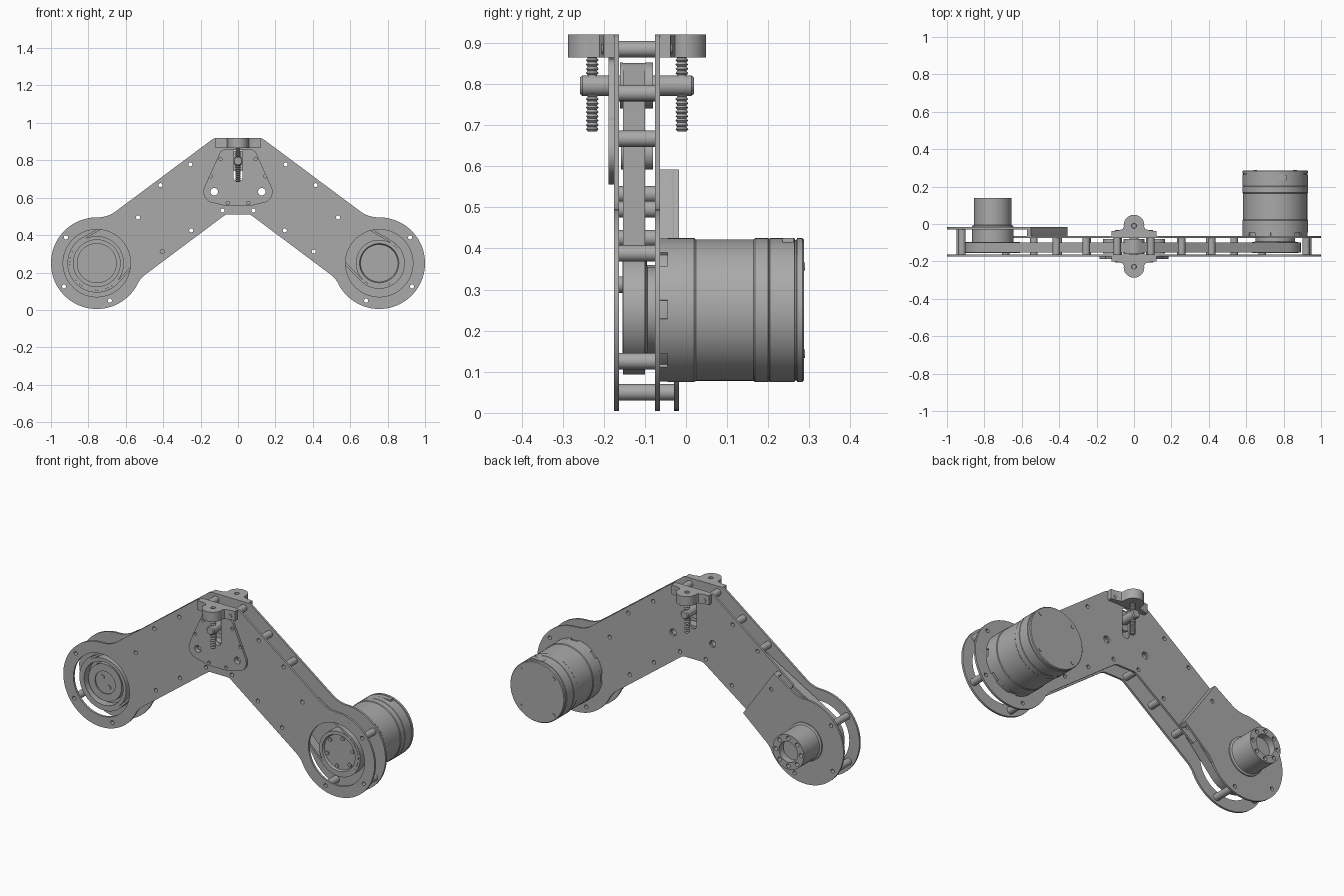
import bpy, bmesh
from math import sin, cos, pi, radians
from mathutils import Vector, Matrix

if "Cube" in bpy.data.objects:
    bpy.data.objects.remove(bpy.data.objects["Cube"])

grey = bpy.data.materials.new("machined grey")
grey.use_nodes = True
grey.diffuse_color = (0.4, 0.4, 0.4, 1)
grey.node_tree.nodes["Principled BSDF"].inputs["Base Color"].default_value = (0.4, 0.4, 0.4, 1)
made = []


def add(name, mesh):
    mesh.materials.clear()
    mesh.materials.append(grey)
    ob = bpy.data.objects.new(name, mesh)
    bpy.context.collection.objects.link(ob)
    made.append(ob)
    return ob


def arc(cx, cz, r, a0, a1, n=12):
    steps = [radians(a0 + (a1 - a0) * i / n) for i in range(n + 1)]
    return [(cx + r * cos(a), cz + r * sin(a)) for a in steps]


def circle(cx, cz, r, n=32):
    return arc(cx, cz, r, 0, 360, n)[:-1]


def flip(points):
    return [(-x, z) for x, z in reversed(points)]


def shape(name, loops, lo, hi, upright=True):
    """Extrude an outline with holes, along y when upright, else along z."""
    cu = bpy.data.curves.new(name, 'CURVE')
    cu.dimensions, cu.fill_mode, cu.extrude = '2D', 'BOTH', (hi - lo) / 2
    for loop in loops:
        sp = cu.splines.new('POLY')
        sp.points.add(len(loop) - 1)
        for p, (u, v) in zip(sp.points, loop):
            p.co = (u, v, 0, 1)
        sp.use_cyclic_u = True
    tmp = bpy.data.objects.new("outline", cu)
    bpy.context.collection.objects.link(tmp)
    dg = bpy.context.evaluated_depsgraph_get()
    mesh = bpy.data.meshes.new_from_object(tmp.evaluated_get(dg))
    bpy.data.objects.remove(tmp)
    mid = (lo + hi) / 2
    if upright:
        mesh.transform(Matrix.Translation((0, mid, 0)) @ Matrix.Rotation(pi / 2, 4, 'X'))
    else:
        mesh.transform(Matrix.Translation((0, 0, mid)))
    bm = bmesh.new()
    bm.from_mesh(mesh)
    bmesh.ops.remove_doubles(bm, verts=bm.verts, dist=1e-5)
    bmesh.ops.recalc_face_normals(bm, faces=bm.faces)
    bm.to_mesh(mesh)
    bm.free()
    return add(name, mesh)


def lathe(name, centre, profile, axis='Y', n=48):
    """Spin (radius, position) pairs around an axis."""
    bm = bmesh.new()
    along = Vector((0, 1, 0)) if axis == 'Y' else Vector((0, 0, 1))
    vs = [bm.verts.new(Vector((r, 0, 0)) + along * h) for r, h in profile]
    es = [bm.edges.new(pair) for pair in zip(vs, vs[1:])]
    bmesh.ops.spin(bm, geom=vs + es, cent=(0, 0, 0), axis=along, angle=2 * pi, steps=n)
    bmesh.ops.remove_doubles(bm, verts=bm.verts, dist=1e-5)
    bmesh.ops.recalc_face_normals(bm, faces=bm.faces)
    mesh = bpy.data.meshes.new(name)
    bm.to_mesh(mesh)
    bm.free()
    mesh.transform(Matrix.Translation(centre))
    return add(name, mesh)


def rod(name, x, z, r, lo, hi, n=24):
    return lathe(name, (x, 0, z), [(0, lo), (r, lo), (r, hi), (0, hi)], n=n)


# Shared dimensions
PX, PZ = 0.755, 0.25
FRONT, MID, BACK = (-0.175, -0.163), (-0.075, -0.063), (-0.029, -0.017)
end_lobe = (arc(-0.75, 0.655, 0.16, -55, -90, 8) + arc(-PX, PZ, 0.245, 92, 333, 48)
            + arc(-0.40, 0.067, 0.155, 152, 125, 8))
crown = [(0, 0.92)] + arc(-0.11, 0.87, 0.05, 90, 125, 5)
crotch = arc(-0.05, 0.466, 0.045, 125, 90, 5)
half = crown + end_lobe + crotch
slot = arc(0, 0.84, 0.024, 0, 180) + arc(0, 0.71, 0.024, 180, 360)

# Spacer positions, right of the middle
arm_bolts = [(0.09, 0.885), (0.255, 0.778), (0.415, 0.667), (0.535, 0.495),
             (0.25, 0.425), (0.405, 0.312), (0.083, 0.532)]
rim_bolts = [(0.92, 0.388), (0.93, 0.126), (0.685, 0.05)]
idlers = [(0.127, 0.632)]


def left(points):
    return [(-x, z) for x, z in points]


def holes(points, r=0.011):
    return [circle(x, z, r, 16) for x, z in points]


both = arm_bolts + left(arm_bolts)
idler_holes = holes(idlers + left(idlers), 0.02)

# Side plates
windows = [circle(s * PX, PZ, 0.18, 64) for s in (-1, 1)]
shape("front_plate", [half + flip(half), slot] + windows + idler_holes
      + holes(both + rim_bolts + left(rim_bolts)), *FRONT)
cut_half = crown + [(-0.645, 0.53), (-0.448, 0.235)] + crotch
shape("middle_plate", [cut_half + flip(half), slot] + idler_holes + holes(both + rim_bolts), *MID)
tongue = [(-0.355, 0.31), (-0.552, 0.592)]
shape("rear_cover", [end_lobe + tongue] + holes(left(rim_bolts) + [(-0.535, 0.495)]), *BACK)

# Bent end wall of the rear cover, rounded on its outer edge
inner = [(x - 0.02, z - 0.014) for x, z in reversed(tongue)]
wall = shape("cover_end_wall", [tongue + inner], MID[1], BACK[1])
bm = bmesh.new()
bm.from_mesh(wall.data)
mid_line = [e for e in bm.edges if all(v.co.y > BACK[1] - 0.001 for v in e.verts)
            and e.calc_length() > 0.3
            and sum((v.co.x * 0.82 + v.co.z * 0.573) for v in e.verts) / 2 > -0.122]
bmesh.ops.bevel(bm, geom=mid_line, offset=0.016, segments=4, affect='EDGES', profile=0.5)
bm.to_mesh(wall.data)
bm.free()

# Tubular spacers between the plates
for points, end in ((both + rim_bolts, MID[0]), (left(rim_bolts), BACK[0])):
    for x, z in points:
        shape("spacer", [circle(x, z, 0.02, 20), circle(x, z, 0.011, 16)], FRONT[1], end)

# Tensioner plate with its idlers
tri = (arc(0, 0.80, 0.06, 90, 90, 1)[:1] + arc(-0.06, 0.815, 0.045, 90, 165, 8)
       + arc(-0.125, 0.632, 0.06, 150, 250, 10) + [(-0.1, 0.565), (-0.06, 0.555)])
tri_bolts = [(0.093, 0.807), (0.145, 0.715), (0.055, 0.572)]
shape("tensioner_plate", [tri + flip(tri), slot] + idler_holes
      + holes(tri_bolts + left(tri_bolts), 0.009), -0.188, FRONT[0])
for x, z in idlers + left(idlers):
    shape("idler_roller", [circle(x, z, 0.04), circle(x, z, 0.02, 16)], -0.158, -0.08)
lathe("top_idler", (0, 0, 0.796), [(0.024, -0.16), (0.056, -0.16), (0.056, -0.153), (0.043, -0.153),
                                   (0.043, -0.1), (0.056, -0.1), (0.056, -0.08), (0.024, -0.08)])
lathe("tension_bar", (0, 0, 0.796), [(0, -0.258), (0.02, -0.258), (0.025, -0.252), (0.025, 0.013),
                                     (0.02, 0.019), (0, 0.019)])


# Drive belt around both pulleys and the idlers
def belt_loop(o):
    def side(r):
        return (arc(0, 0.796, 0.043 + o, 90, 122, 6) + arc(-PX, PZ, r + o, 120, 314, 40)
                + arc(-0.127, 0.632, 0.052 - o, 134, 90, 6))
    return side(0.145) + flip(side(0.125))


shape("drive_belt", [belt_loop(0.012), belt_loop(0)], -0.153, -0.1)

# Output pulley and hollow shaft on the right-hand end
lathe("output_pulley", (-PX, 0, PZ), [
    (0, -0.135), (0.065, -0.135), (0.065, -0.142), (0.107, -0.142), (0.107, -0.11), (0.125, -0.11),
    (0.125, -0.155), (0.145, -0.155), (0.145, -0.095), (0.11, -0.095), (0.11, -0.01),
    (0.1, -0.005), (0.1, 0.1), (0, 0.1)])
ring = [circle(-PX, PZ, 0.1, 48), circle(-PX, PZ, 0.06)]
ring += [circle(-PX + 0.08 * cos(i * pi / 4), PZ + 0.08 * sin(i * pi / 4), 0.012, 12) for i in range(8)]
shape("output_shaft_end", ring, 0.1, 0.14)
for dx, dz in ((-0.02, 0.025), (0.02, -0.025)):
    rod("output_pin", -PX + dx, PZ + dz, 0.013, -0.14, -0.13, 16)

# Motor pulley with its ring of bolts
lathe("motor_pulley", (PX, 0, PZ), [
    (0, -0.142), (0.1, -0.142), (0.105, -0.155), (0.125, -0.155), (0.125, -0.098),
    (0.105, -0.094), (0.105, -0.075), (0, -0.075)])
for i in range(6):
    a = i * pi / 3 + 0.3
    rod("pulley_bolt", PX + 0.085 * cos(a), PZ + 0.085 * sin(a), 0.011, -0.148, -0.14, 12)

# Motor housing with grooves and end cap
lathe("motor_housing", (PX, 0, PZ), [
    (0, -0.063), (0.168, -0.063), (0.168, -0.045), (0.175, -0.045), (0.175, 0.02), (0.172, 0.024),
    (0.172, 0.164), (0.175, 0.168), (0.175, 0.2), (0.173, 0.202), (0.175, 0.204), (0.175, 0.264),
    (0.171, 0.265), (0.171, 0.269), (0.175, 0.27), (0.175, 0.283), (0.171, 0.287), (0, 0.287)], n=64)
for i in range(8):
    a0 = i * 45 + 8
    shape("motor_foot", [arc(PX, PZ, 0.175, a0, a0 + 30, 6) + arc(PX, PZ, 0.16, a0 + 30, a0, 6)],
          -0.063, -0.044)
for i in range(4):
    a = i * pi / 2 + pi / 4
    rod("cap_screw", PX + 0.15 * cos(a), PZ + 0.15 * sin(a), 0.01, 0.285, 0.29, 12)
shape("cable_socket", [[(0.735, 0.41), (0.815, 0.41), (0.815, 0.425), (0.735, 0.425)]], 0.235, 0.262)

# Clamp brackets with threaded tension screws, front and rear
for label, base, sign, screw_y in (("front", FRONT[0], -1, -0.228), ("rear", MID[1], 1, -0.01)):
    reach = abs(screw_y - base) + 0.004
    lobe = [(-0.12, 0), (-0.12, 0.025), (-0.085, 0.028), (-0.06, 0.036)] + arc(0, reach, 0.055, 190, 90, 12)
    outline = [(x, base + sign * v) for x, v in lobe + flip(lobe)]
    shape(label + "_clamp_bracket", [outline, circle(0, screw_y, 0.013, 20)], 0.865, 0.92, upright=False)
    for x in (-0.09, 0.09):
        rod("bracket_bolt", x, 0.885, 0.012, min(base, base + sign * 0.03), max(base, base + sign * 0.03), 16)
    thread = [(0, 0.685)]
    for i in range(18):
        thread += [(0.011, 0.685 + i * 0.0105), (0.0155, 0.69 + i * 0.0105)]
    lathe(label + "_tension_screw", (0, screw_y, 0), thread + [(0.012, 0.885), (0, 0.885)], 'Z', 20)

# Smooth curved walls, keep edges sharp
for ob in made:
    ob.select_set(True)
bpy.context.view_layer.objects.active = made[0]
bpy.ops.object.shade_smooth_by_angle(angle=radians(35))
